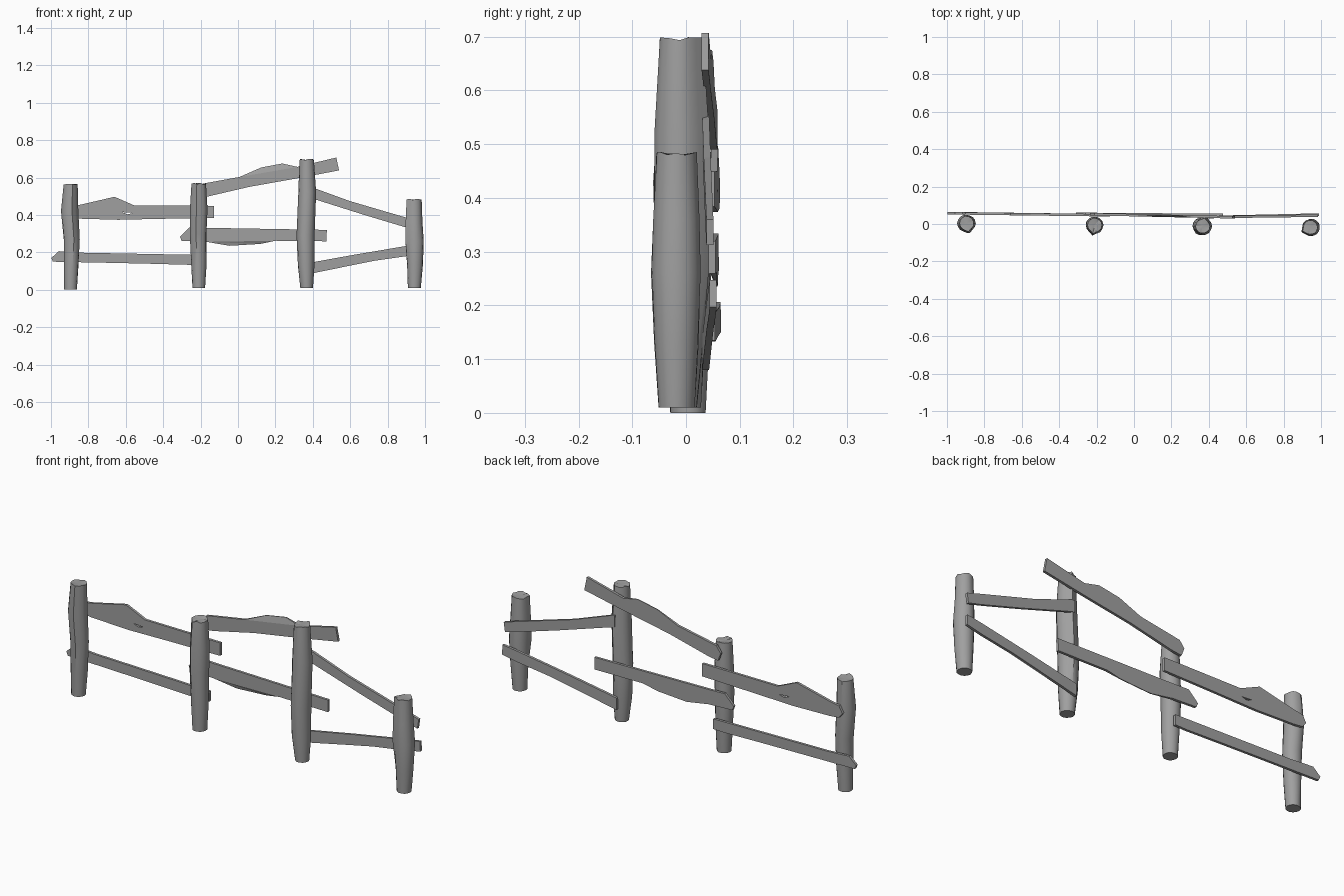
import bpy, bmesh, math, random
from mathutils import Vector

random.seed(4)
cube = bpy.data.objects.get("Cube")
if cube:
    bpy.data.objects.remove(cube, do_unlink=True)

# One weathered wood colour
wood = bpy.data.materials.new("weathered grey wood")
wood.use_nodes = True
grey = (0.35, 0.35, 0.35, 1)
wood.diffuse_color = grey
bsdf = wood.node_tree.nodes["Principled BSDF"]
bsdf.inputs["Base Color"].default_value = grey
bsdf.inputs["Roughness"].default_value = 0.9


def finish(bm, name, smooth=False):
    bmesh.ops.recalc_face_normals(bm, faces=bm.faces[:])
    mesh = bpy.data.meshes.new(name)
    bm.to_mesh(mesh)
    bm.free()
    mesh.materials.append(wood)
    obj = bpy.data.objects.new(name, mesh)
    bpy.context.collection.objects.link(obj)
    if smooth:
        bpy.ops.object.select_all(action='DESELECT')
        obj.select_set(True)
        bpy.context.view_layer.objects.active = obj
        bpy.ops.object.shade_smooth_by_angle(angle=math.radians(35))
    return obj


def post(name, x, y, rings, ridge):
    """Stack of rings (z, x shift, radius) with one proud splinter ridge."""
    sides = 14
    bm = bmesh.new()
    loops = []
    for level, (z, shift, radius) in enumerate(rings):
        top = level == len(rings) - 1
        loop = []
        for i in range(sides):
            a = math.tau * i / sides
            r = radius * random.uniform(0.97, 1.03)
            if i == ridge and level >= 2:
                r *= 1.2
            dz = random.uniform(-0.004, 0.004) if top else 0
            loop.append(bm.verts.new((x + shift + r * math.cos(a),
                                      y + r * math.sin(a), z + dz)))
        loops.append(loop)
    for low, high in zip(loops, loops[1:]):
        for i in range(sides):
            j = (i + 1) % sides
            bm.faces.new((low[i], low[j], high[j], high[i]))
    bm.faces.new(loops[0])
    # Slightly sunken, uneven top
    z, shift, _ = rings[-1]
    centre = bm.verts.new((x + shift, y, z - 0.003))
    for i in range(sides):
        bm.faces.new((loops[-1][i], loops[-1][(i + 1) % sides], centre))
    finish(bm, name, True)


def plate(bm, loops, y_at, thick):
    """Fill the outline loops in x-z, then thicken toward the back."""
    edges = []
    for pts in loops:
        vs = [bm.verts.new((px, y_at(px), pz)) for px, pz in pts]
        edges += [bm.edges.new((v, vs[(i + 1) % len(vs)])) for i, v in enumerate(vs)]
    fill = bmesh.ops.triangle_fill(bm, edges=edges, use_beauty=True, normal=(0, -1, 0))
    faces = [g for g in fill["geom"] if isinstance(g, bmesh.types.BMFace)]
    out = bmesh.ops.extrude_face_region(bm, geom=faces)
    back = [g for g in out["geom"] if isinstance(g, bmesh.types.BMVert)]
    bmesh.ops.translate(bm, verts=back, vec=Vector((0, thick, 0)))


def rail(name, outline, y_left, y_right, hole=None, bulge=None):
    xs = [p[0] for p in outline]
    x0, x1 = min(xs), max(xs)

    def y_at(px):
        return y_left + (y_right - y_left) * (px - x0) / (x1 - x0)

    bm = bmesh.new()
    plate(bm, [outline] + ([hole] if hole else []), y_at, 0.013)
    if bulge:
        # Split-off swelling whose outer edge slopes to the back
        first, last = bulge[0], bulge[-1]
        front = [bm.verts.new((px, y_at(px) + (0 if p in (first, last) else 0.009), pz))
                 for p in bulge for px, pz in [p]]
        rear = [bm.verts.new((px, y_at(px) + 0.013, pz)) for px, pz in bulge]
        for strip in (front, rear):
            for i in range(1, len(strip) - 1):
                bm.faces.new((strip[0], strip[i], strip[i + 1]))
        for i in range(len(front)):
            j = (i + 1) % len(front)
            bm.faces.new((front[i], front[j], rear[j], rear[i]))
    finish(bm, name)


# Posts, listed along x
post("post_1", -0.895, 0.004, [(0, 0, .034), (.12, .003, .039), (.27, .006, .043),
                               (.42, -.005, .046), (.563, 0, .038)], 11)
post("post_2", -0.21, -0.006, [(.01, 0, .034), (.13, 0, .041), (.3, -.003, .045),
                               (.43, 0, .046), (.567, 0, .038)], 10)
post("post_3", 0.367, -0.012, [(.01, 0, .033), (.13, -.003, .044), (.29, -.006, .048),
                               (.52, .003, .047), (.696, 0, .038)], 3)
post("post_4", 0.943, -0.018, [(.01, 0, .034), (.13, .003, .042), (.26, .004, .047),
                               (.36, 0, .043), (.482, 0, .038)], 8)

# Rails of the first bay
rail("upper_rail_1",
     [(-.92, .41), (-.9, .385), (-.85, .38), (-.64, .374), (-.42, .379), (-.128, .384),
      (-.128, .449), (-.553, .45), (-.66, .497), (-.85, .453), (-.9, .445)],
     .05, .04, hole=[(-.62, .415), (-.59, .403), (-.56, .411)])
rail("lower_rail_1",
     [(-.998, .17), (-.99, .15), (-.69, .144), (-.47, .139), (-.25, .133), (-.19, .135),
      (-.19, .186), (-.25, .187), (-.836, .198), (-.958, .206)], .052, .041)

# Rails of the second bay
rail("upper_rail_2",
     [(-.235, .53), (-.22, .49), (-.168, .497), (.06, .55), (.33, .598), (.54, .638),
      (.526, .707), (.318, .657), (.008, .603), (-.168, .571), (-.21, .563)],
     .046, .029, bulge=[(.008, .603), (.125, .654), (.237, .675), (.318, .657)])
rail("lower_rail_2",
     [(-.31, .283), (-.302, .262), (-.168, .256), (.2, .262), (.473, .259),
      (.475, .32), (-.168, .331), (-.259, .334)],
     .048, .042, bulge=[(-.168, .256), (-.045, .235), (.12, .245), (.2, .262)])

# Rails of the third bay
rail("upper_rail_3",
     [(.37, .495), (.403, .486), (.675, .4), (.905, .331), (.978, .312),
      (.985, .36), (.905, .384), (.595, .475), (.403, .545), (.37, .555)], .03, .038)
rail("lower_rail_3",
     [(.36, .08), (.595, .128), (.73, .155), (.905, .18), (.99, .197),
      (.988, .247), (.905, .235), (.62, .187), (.36, .14)], .03, .044)
